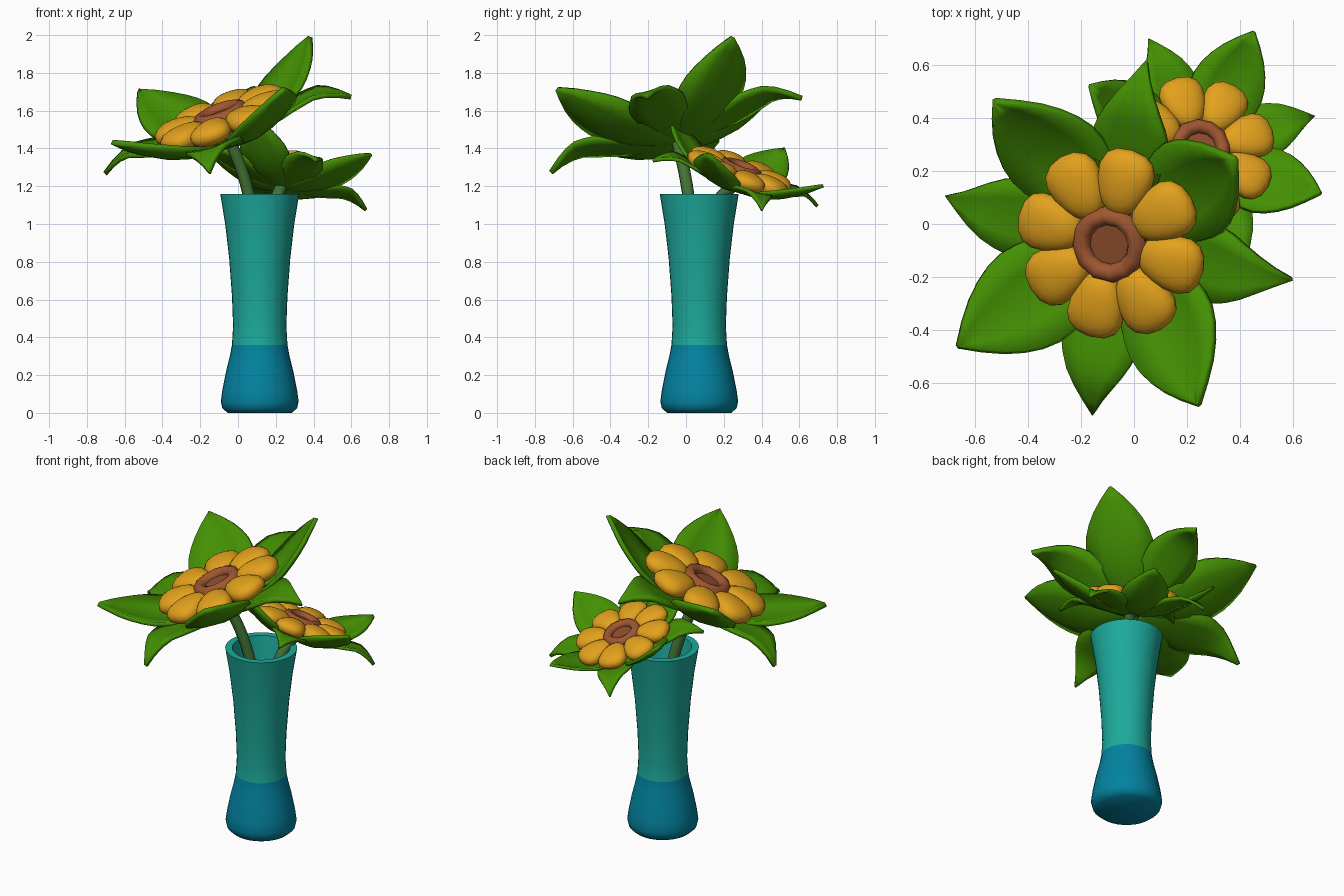
import bpy, bmesh, math
from mathutils import Matrix, Vector

if "Cube" in bpy.data.objects:
    bpy.data.objects.remove(bpy.data.objects["Cube"])


def material(name, rgb):
    m = bpy.data.materials.new(name)
    m.diffuse_color = (*rgb, 1)
    m.use_nodes = True
    m.node_tree.nodes["Principled BSDF"].inputs["Base Color"].default_value = m.diffuse_color
    return m


ORANGE = material("petal orange", (0.77, 0.36, 0.012))
GREEN = material("leaf green", (0.058, 0.28, 0.001))
STEM = material("stem green", (0.06, 0.18, 0.035))
RING = material("ring brown", (0.35, 0.095, 0.032))
DARK = material("centre brown", (0.27, 0.075, 0.028))
TEAL = material("vase teal", (0.012, 0.40, 0.33))
BLUE = material("vase blue", (0.001, 0.225, 0.35))


def finish(bm, name, mats, angle=50):
    bmesh.ops.recalc_face_normals(bm, faces=bm.faces)
    me = bpy.data.meshes.new(name)
    bm.to_mesh(me)
    bm.free()
    ob = bpy.data.objects.new(name, me)
    bpy.context.collection.objects.link(ob)
    for m in mats:
        me.materials.append(m)
    bpy.ops.object.select_all(action='DESELECT')
    ob.select_set(True)
    bpy.context.view_layer.objects.active = ob
    bpy.ops.object.shade_smooth_by_angle(angle=math.radians(angle))
    return ob


def revolve(bm, profile, n, centre=(0, 0)):
    """Lathe a list of (radius, z); zero radii become poles."""
    rings = []
    for r, z in profile:
        if r == 0:
            rings.append([bm.verts.new((*centre, z))] * n)
        else:
            rings.append([bm.verts.new((centre[0] + r * math.cos(2 * math.pi * i / n),
                                        centre[1] + r * math.sin(2 * math.pi * i / n), z))
                          for i in range(n)])
    for a, b in zip(rings, rings[1:]):
        for i in range(n):
            j = (i + 1) % n
            bm.faces.new(list(dict.fromkeys((a[i], a[j], b[j], b[i]))))


def lerp_table(table, t):
    for (t0, v0), (t1, v1) in zip(table, table[1:]):
        if t <= t1:
            return v0 + (v1 - v0) * (t - t0) / (t1 - t0)
    return table[-1][1]


# Vase: hollow lathe, blue foot below z = 0.36
bm = bmesh.new()
revolve(bm, [(0, 0), (0.17, 0), (0.198, 0.025), (0.206, 0.06), (0.198, 0.12), (0.178, 0.22),
             (0.158, 0.30), (0.147, 0.36), (0.141, 0.46), (0.147, 0.62), (0.162, 0.82),
             (0.183, 1.0), (0.209, 1.16), (0.168, 1.16), (0.145, 1.0), (0.125, 0.8),
             (0.105, 0.5), (0.105, 0.37), (0, 0.37)], 32, (0.115, 0.07))
for f in bm.faces:
    f.material_index = 1 if f.calc_center_median().z < 0.36 else 0
finish(bm, "vase", [TEAL, BLUE], 50)

# Leaf tables: fraction along the leaf -> half width / height
WIDTH_BIG = [(0, .2), (.15, .45), (.3, .74), (.45, .95), (.57, 1), (.7, .9), (.82, .64), (.92, .32), (1, .02)]
WIDTH_SMALL = [(0, .2), (.15, .42), (.3, .7), (.45, .93), (.57, 1), (.7, .82), (.82, .5), (.92, .22), (1, .02)]
RISE_BIG = [(0, -.14), (.2, -.145), (.4, -.115), (.6, -.055), (.8, .035), (1, .155)]
RISE_SMALL = [(0, -.14), (.2, -.135), (.4, -.1), (.6, -.06), (.75, -.04), (.87, -.055), (1, -.11)]


def add_leaf(bm, rot, length, half, widths, rise, cup, M):
    n, rows = 12, []
    for i in range(n + 1):
        t = i / n
        w = half * lerp_table(widths, t)
        z = lerp_table(rise, t)
        rows.append([bm.verts.new(M @ rot @ Vector((length * t, w * u, z + cup * u * u * w / half)))
                     for u in (-1, -.5, 0, .5, 1)])
    for a, b in zip(rows, rows[1:]):
        for k in range(4):
            bm.faces.new((a[k], b[k], b[k + 1], a[k + 1]))


def flower(prefix, centre, normal, aim_deg, s_petal, s_leaf, stem_path):
    # Local frame: z along the flower axis, x toward the first large leaf
    Z = Vector(normal).normalized()
    a = math.radians(aim_deg)
    aim = Vector((math.cos(a), math.sin(a), 0))
    aim.z = -(Z.x * aim.x + Z.y * aim.y) / Z.z
    X = aim.normalized()
    Y = Z.cross(X)
    base = Matrix.Translation(centre) @ Matrix((X, Y, Z)).transposed().to_4x4()
    M, ML = base @ Matrix.Scale(s_petal, 4), base @ Matrix.Scale(s_leaf, 4)

    # Eight pillowy petals, broader outward
    bm = bmesh.new()
    for k in range(8):
        rot = Matrix.Rotation(math.radians(45 * k - 4), 4, 'Z')
        vs = bmesh.ops.create_uvsphere(bm, u_segments=16, v_segments=10, radius=1)["verts"]
        for v in vs:
            x, y, z = (math.copysign(abs(c) ** 0.88, c) for c in v.co)
            v.co = M @ rot @ Vector((0.245 + 0.133 * x, 0.107 * y * (1 + 0.25 * x), 0.062 * z - 0.01))
    finish(bm, prefix + "_petals", [ORANGE], 60)

    # Four large upturned leaves alternating with four small drooping ones
    bm = bmesh.new()
    for k in range(8):
        rot = Matrix.Rotation(math.radians(45 * k), 4, 'Z')
        if k % 2 == 0:
            add_leaf(bm, rot, 0.69, 0.2, WIDTH_BIG, RISE_BIG, 0.05, ML)
        else:
            add_leaf(bm, rot, 0.7, 0.155, WIDTH_SMALL, RISE_SMALL, 0.015, ML)
    ob = finish(bm, prefix + "_leaves", [GREEN], 50)
    sol = ob.modifiers.new("thickness", 'SOLIDIFY')
    sol.thickness, sol.offset = 0.026 * s_leaf, 0

    # Raised ring and flat centre
    bm = bmesh.new()
    revolve(bm, [(0.112 + 0.036 * math.cos(q * math.pi / 4), 0.012 + 0.036 * math.sin(q * math.pi / 4))
                 for q in range(9)], 12)
    revolve(bm, [(0.148, 0.01), (0.135, -0.06), (0, -0.08)], 12)
    bm.transform(M)
    finish(bm, prefix + "_ring", [RING], 60)
    bm = bmesh.new()
    revolve(bm, [(0, 0.012), (0.095, 0.012), (0.095, -0.04), (0, -0.04)], 12)
    bm.transform(M)
    finish(bm, prefix + "_centre", [DARK], 40)

    # Stem: bevelled path from under the bloom down into the vase
    cu = bpy.data.curves.new(prefix + "_stem", 'CURVE')
    cu.dimensions = '3D'
    cu.bevel_depth, cu.bevel_resolution, cu.use_fill_caps = 0.033, 2, True
    sp = cu.splines.new('BEZIER')
    pts = [Vector(centre) - Z * 0.08] + [Vector(p) for p in stem_path]
    sp.bezier_points.add(len(pts) - 1)
    for bp, p in zip(sp.bezier_points, pts):
        bp.co = p
        bp.handle_left_type = bp.handle_right_type = 'AUTO'
    cu.materials.append(STEM)
    ob = bpy.data.objects.new(prefix + "_stem", cu)
    bpy.context.collection.objects.link(ob)
    bpy.ops.object.select_all(action='DESELECT')
    ob.select_set(True)
    bpy.context.view_layer.objects.active = ob
    bpy.ops.object.convert(target='MESH')


flower("large_flower", (-0.09, -0.075, 1.57), (-0.37, -0.24, 1), 34, 1.0, 1.0,
       [(0.045, 0.005, 1.2), (0.1, 0.045, 0.85), (0.12, 0.07, 0.45)])
flower("small_flower", (0.25, 0.285, 1.285), (0.2, 0.36, 1), -25, 0.78, 0.695,
       [(0.2, 0.17, 1.12), (0.15, 0.12, 0.85), (0.12, 0.08, 0.45)])
